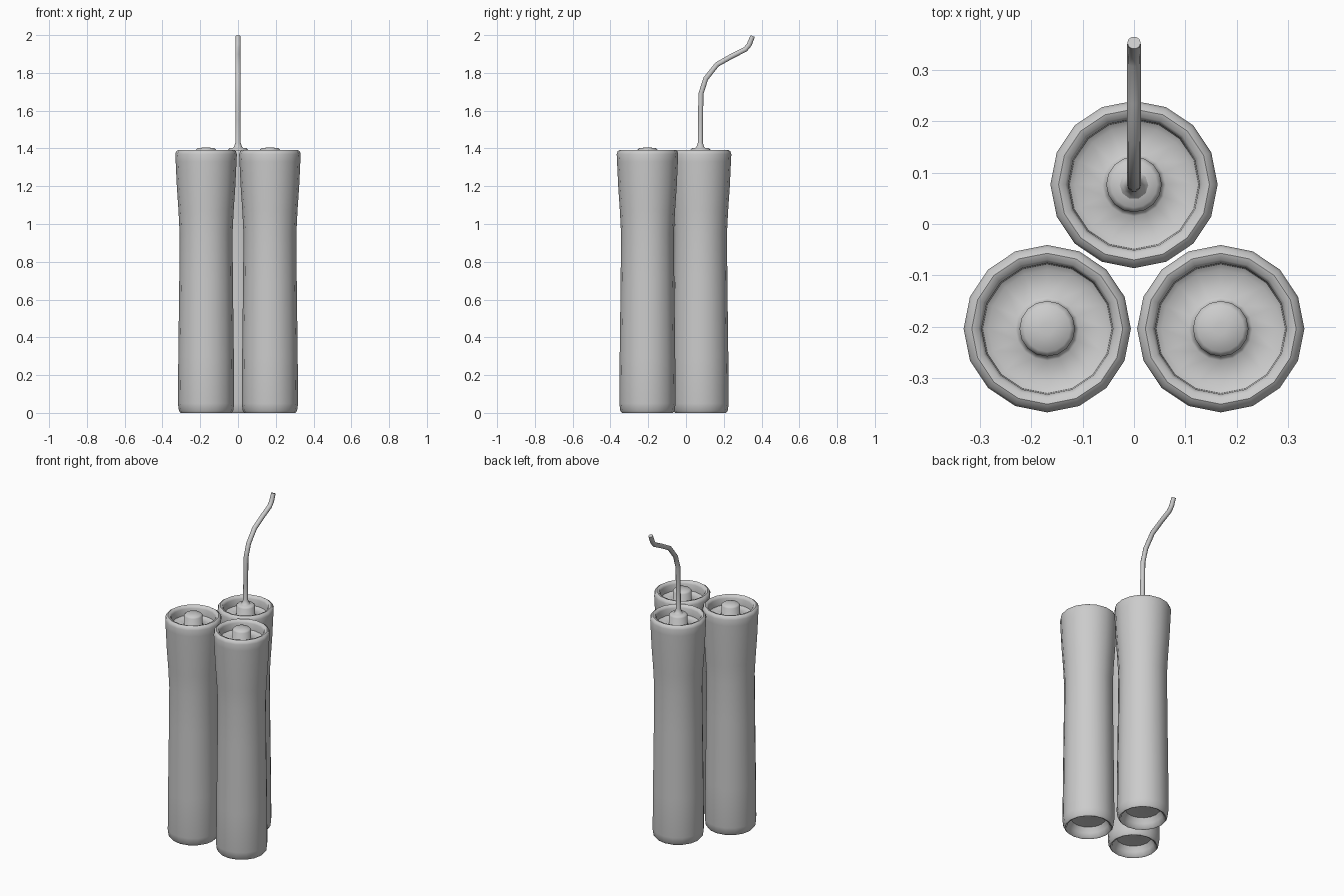
import bpy, bmesh, math
from mathutils import Vector

if "Cube" in bpy.data.objects:
    bpy.data.objects.remove(bpy.data.objects["Cube"])

grey = bpy.data.materials.new("plain_grey")
grey.diffuse_color = (0.6, 0.6, 0.6, 1)
grey.use_nodes = True
grey.node_tree.nodes["Principled BSDF"].inputs["Base Color"].default_value = grey.diffuse_color


def finish(name, bm, angle):
    bmesh.ops.recalc_face_normals(bm, faces=bm.faces)
    me = bpy.data.meshes.new(name)
    bm.to_mesh(me)
    bm.free()
    me.materials.append(grey)
    ob = bpy.data.objects.new(name, me)
    bpy.context.collection.objects.link(ob)
    bpy.ops.object.select_all(action='DESELECT')
    ob.select_set(True)
    bpy.context.view_layer.objects.active = ob
    bpy.ops.object.shade_smooth_by_angle(angle=math.radians(angle))
    return ob


def skin(bm, rings):
    # bridge consecutive vertex rings, cap both ends
    n = len(rings[0])
    for a, b in zip(rings, rings[1:]):
        for i in range(n):
            j = (i + 1) % n
            bm.faces.new((a[i], a[j], b[j], b[i]))
    bm.faces.new(rings[0])
    bm.faces.new(rings[-1])


def lathe(name, profile, centre, sides=16, angle=50):
    bm = bmesh.new()
    rings = []
    for r, z in profile:
        rings.append([bm.verts.new((centre[0] + r * math.cos(2 * math.pi * i / sides),
                                    centre[1] + r * math.sin(2 * math.pi * i / sides), z))
                      for i in range(sides)])
    skin(bm, rings)
    return finish(name, bm, angle)


# stick: recessed base, waisted body, rolled rim, sunken top with a button
stick = [(0.02, 0.065), (0.10, 0.06), (0.116, 0.03), (0.125, 0.004), (0.135, 0.0),
         (0.144, 0.012), (0.149, 0.05), (0.147, 0.3), (0.142, 0.7), (0.140, 0.95),
         (0.146, 1.07), (0.155, 1.2), (0.161, 1.33), (0.163, 1.37), (0.158, 1.385),
         (0.147, 1.392), (0.134, 1.388), (0.128, 1.375), (0.126, 1.335), (0.115, 1.327),
         (0.062, 1.327), (0.054, 1.335), (0.054, 1.392), (0.045, 1.401), (0.012, 1.405)]
for label, c in (("left", (-0.169, -0.204)), ("right", (0.169, -0.204)), ("back", (0, 0.077))):
    lathe("stick_" + label, stick, c)

# fuse: bent round cord with a flared foot
path = [(0.076, 1.398, 0.034), (0.076, 1.408, 0.022), (0.076, 1.43, 0.014), (0.077, 1.55, 0.014),
        (0.079, 1.69, 0.014), (0.105, 1.77, 0.014), (0.165, 1.845, 0.014),
        (0.24, 1.887, 0.014), (0.315, 1.925, 0.014), (0.335, 1.95, 0.014), (0.353, 1.995, 0.013)]
bm = bmesh.new()
pts = [Vector((0, y, z)) for y, z, r in path]
rings = []
for k, p in enumerate(pts):
    t = (pts[min(k + 1, len(pts) - 1)] - pts[max(k - 1, 0)]).normalized()
    side = Vector((1, 0, 0))
    up = t.cross(side)
    rings.append([bm.verts.new(p + path[k][2] * (side * math.cos(a) + up * math.sin(a)))
                  for a in (2 * math.pi * i / 10 for i in range(10))])
skin(bm, rings)
finish("fuse", bm, 55)
